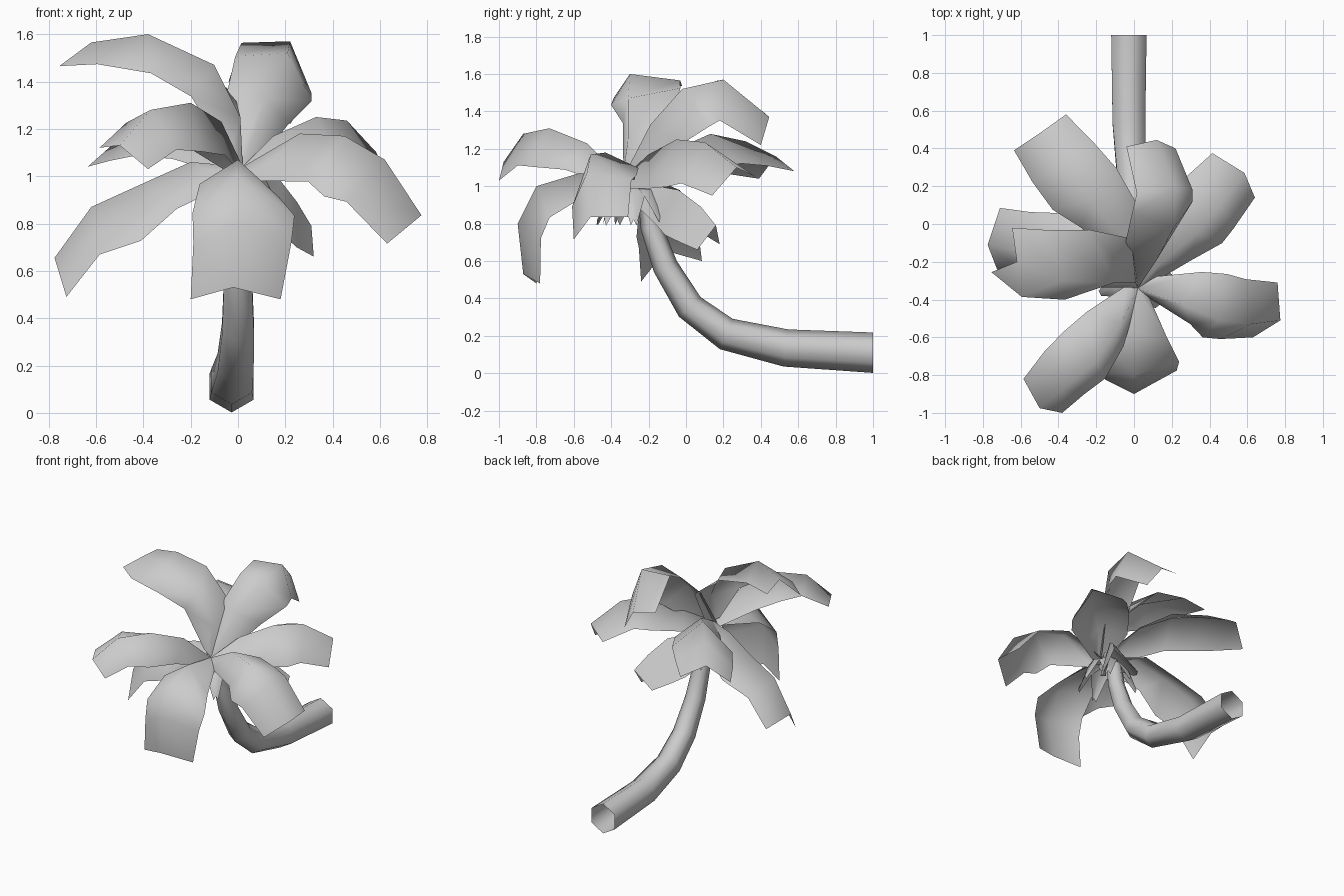
import bpy
import math
from mathutils import Vector, Matrix

cube = bpy.data.objects.get("Cube")
if cube:
    bpy.data.objects.remove(cube, do_unlink=True)

# One plain colour for the whole tree
grey = bpy.data.materials.new("plain_grey")
grey.use_nodes = True
shade = (0.6, 0.6, 0.6, 1)
grey.diffuse_color = shade
grey.node_tree.nodes["Principled BSDF"].inputs["Base Color"].default_value = shade


def loft(name, rows, closed=False):
    """Skin a sheet or tube over rows of points and shade it smooth."""
    count = len(rows[0])
    faces = []
    for r in range(len(rows) - 1):
        for c in range(count if closed else count - 1):
            d = (c + 1) % count
            faces.append((r * count + c, r * count + d,
                          (r + 1) * count + d, (r + 1) * count + c))
    mesh = bpy.data.meshes.new(name)
    mesh.from_pydata([p for row in rows for p in row], [], faces)
    mesh.materials.append(grey)
    obj = bpy.data.objects.new(name, mesh)
    bpy.context.collection.objects.link(obj)
    bpy.ops.object.select_all(action='DESELECT')
    obj.select_set(True)
    bpy.context.view_layer.objects.active = obj
    bpy.ops.object.shade_smooth_by_angle(angle=math.radians(100))


def tangents(path):
    last = len(path) - 1
    return [(path[min(i + 1, last)] - path[max(i - 1, 0)]).normalized()
            for i in range(len(path))]


# Curved six-sided trunk, open at the foot
def trunk(path, radii):
    path = [Vector(p) for p in path]
    directions = tangents(path)
    directions[0] = Vector((0, -1, 0))
    rows = []
    for centre, direction, radius in zip(path, directions, radii):
        across = Vector((1, 0, 0))
        up = across.cross(direction).normalized()
        ring = []
        for k in range(6):
            angle = math.radians(60 * k + 30)
            ring.append(centre + radius * (across * math.cos(angle) + up * math.sin(angle)))
        rows.append(ring)
    loft("trunk", rows, closed=True)


trunk([(-.027, 1, .11), (-.027, .535, .135), (-.01, .215, .21), (0, .02, .355),
       (0, -.11, .57), (0, -.185, .78), (0, -.21, .97), (0, -.28, 1.04)],
      [.108, .1, .088, .078, .068, .058, .052, .04])

# Fronds: a midrib path and the two edge offsets at the tip;
# the edges widen and sag between hub and tip
hub = Vector((.02, -.34, 1.04))
spread = (.3, .95, 1.2, 1.15, 1)
sag = (.02, .06, .07, .04, 0)


def frond(name, midrib, edge_a, edge_b, bulge=1):
    path = [hub] + [Vector(p) for p in midrib]
    edge_a, edge_b = Vector(edge_a), Vector(edge_b)
    directions = tangents(path)
    tip = directions[-1]
    under = edge_a + edge_b
    under = (under - tip * under.dot(tip)).normalized()
    rows = []
    for point, direction, width, depth in zip(path, directions, spread, sag):
        turn = tip.rotation_difference(direction)
        if depth:
            width *= bulge
        rows.append([point + turn @ (edge_a * width + under * depth), point,
                     point + turn @ (edge_b * width + under * depth)])
    loft(name, rows)


frond("front_frond",
      [(0, -.57, 1.07), (0, -.8, 1), (0, -.9, .8), (-.02, -.87, .53)],
      (-.18, .07, -.05), (.2, .09, -.05), .95)
frond("left_frond",
      [(.26, -.43, 1.18), (.45, -.51, 1.17), (.62, -.53, 1.07), (.775, -.51, .835)],
      (-.145, -.09, -.12), (-.015, .2, 0), .95)
frond("right_upper_frond",
      [(.01, -.31, 1.25), (-.1, -.31, 1.47), (-.38, -.3, 1.6), (-.62, -.2, 1.565)],
      (-.135, -.055, -.1), (-.025, .18, -.03), 1.25)
frond("right_lower_frond",
      [(-.2, -.22, 1.06), (-.4, -.17, .97), (-.62, -.14, .87), (-.775, -.11, .655)],
      (.05, -.13, -.165), (.065, .195, -.055), .85)
frond("front_right_frond",
      [(-.07, -.53, 1.23), (-.2, -.73, 1.31), (-.37, -.87, 1.28), (-.5, -.975, 1.13)],
      (-.085, .155, -.01), (.12, -.025, -.1))
frond("back_right_frond",
      [(-.09, -.05, 1.2), (-.23, .13, 1.28), (-.38, .32, 1.24), (-.5, .48, 1.16)],
      (-.135, -.09, -.12), (.14, .1, -.08))
frond("back_left_frond",
      [(.15, -.2, 1.17), (.33, -.05, 1.25), (.46, .1, 1.235), (.585, .27, 1.1)],
      (.055, -.13, -.15), (-.17, .105, -.05))
frond("back_upper_frond",
      [(.12, -.19, 1.33), (.21, -.02, 1.52), (.22, .2, 1.57), (.12, .445, 1.37)],
      (-.16, -.035, .03), (.1, -.045, -.15))
frond("back_lower_frond",
      [(.08, -.15, 1), (.18, -.04, .98), (.25, .08, .89), (.31, .16, .79)],
      (.01, -.1, -.13), (-.16, .02, -.1))

# Crown of short pointed leaves around the trunk top
crown_centre = Vector((0, -.28, 1.02))
for k in range(7):
    spin = Matrix.Rotation(math.tau * k / 7, 3, 'Z')
    shape = [(.02, .03, 0), (.12, .06, -.04), (.2, .015, -.2)]
    rows = [[crown_centre + spin @ Vector((out, side * half, drop - abs(side) * .03))
             for side in (-1, 0, 1)] for out, half, drop in shape]
    loft(f"crown_leaf_{k + 1}", rows)
